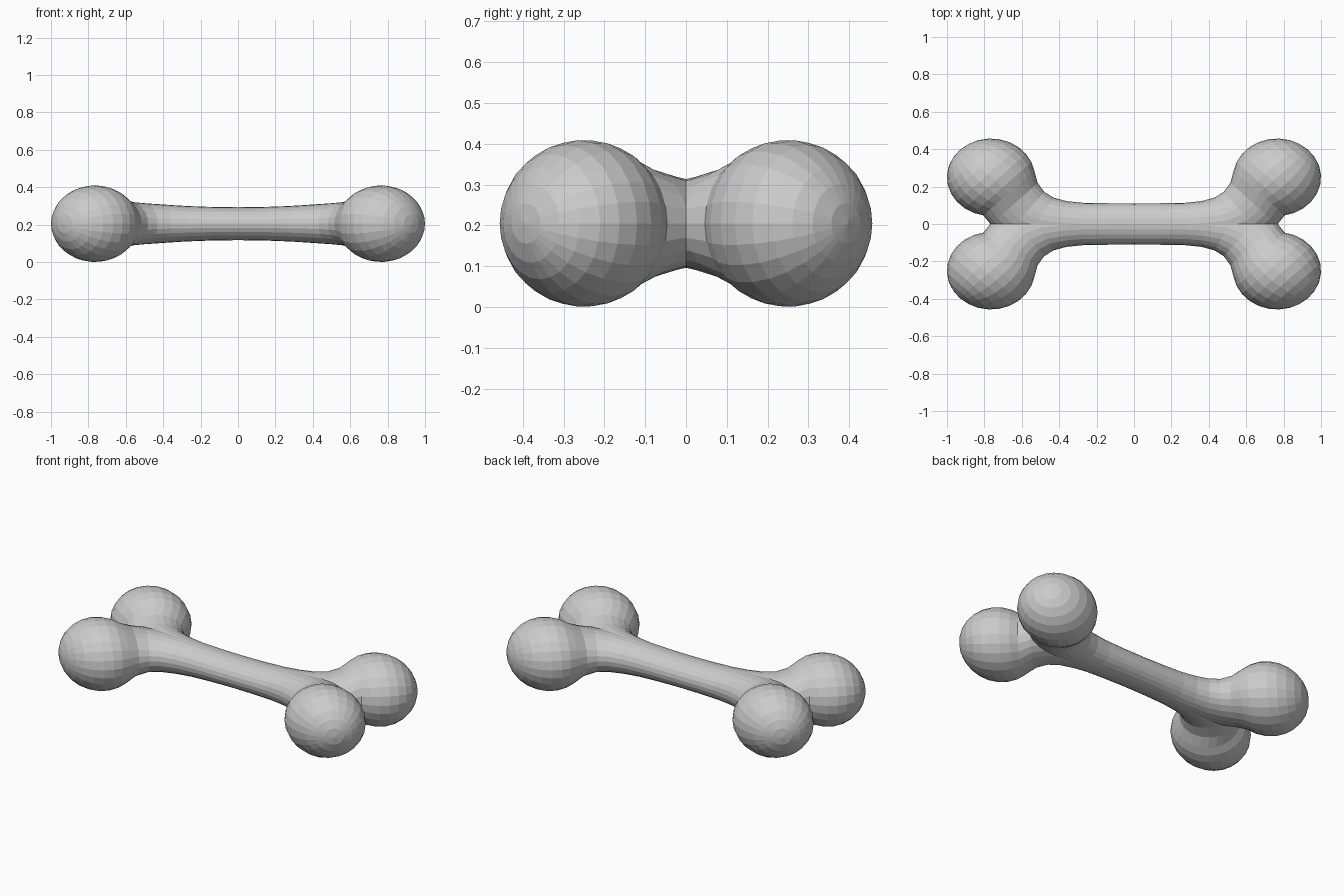
import bpy, bmesh
from math import sin, cos, pi, radians, sqrt
from mathutils import Vector

if "Cube" in bpy.data.objects:
    bpy.data.objects.remove(bpy.data.objects["Cube"])

SEG = 24
MID_Z = 0.205

# Plan sections of one limb: outer x, y, inner x, y, half height
sections = [
    (0.00, 0.110, 0.00, -0.110, 0.088),
    (0.15, 0.111, 0.15, -0.111, 0.090),
    (0.27, 0.113, 0.29, -0.113, 0.095),
    (0.36, 0.122, 0.42, -0.110, 0.102),
    (0.43, 0.141, 0.58, -0.100, 0.110),
    (0.48, 0.172, 0.69, -0.065, 0.118),
    (0.515, 0.220, 0.765, -0.005, 0.136),
]

# Rounded knob: slices of an ellipsoid along the diagonal
centre = Vector((0.765, 0.25))
radii = Vector((0.235, 0.207))
along = Vector((1, 1)) / sqrt(2)
across = Vector((-1, 1)) / sqrt(2)
for deg in (125, 112, 98, 84, 70, 56, 42, 28, 14):
    a = radians(deg)
    o = centre + radii * (along * cos(a) + across * sin(a))
    i = centre + radii * (along * cos(a) - across * sin(a))
    sections.append((o.x, o.y, i.x, i.y, 0.205 * sin(a)))
tip = centre + radii * along

bm = bmesh.new()


def ring(ox, oy, ix, iy, h):
    o, i = Vector((ox, oy)), Vector((ix, iy))
    mid, half = (o + i) / 2, (o - i) / 2
    verts = []
    for k in range(SEG):
        t = 2 * pi * k / SEG
        p = mid + half * cos(t)
        verts.append(bm.verts.new((p.x, p.y, MID_Z + h * sin(t))))
    return verts


# Loft the limb and close its tip
rings = [ring(*s) for s in sections]
for r0, r1 in zip(rings, rings[1:]):
    for k in range(SEG):
        n = (k + 1) % SEG
        bm.faces.new((r0[k], r0[n], r1[n], r1[k]))
end = bm.verts.new((tip.x, tip.y, MID_Z))
for k in range(SEG):
    bm.faces.new((rings[-1][k], rings[-1][(k + 1) % SEG], end))
bmesh.ops.recalc_face_normals(bm, faces=bm.faces)

# Trim at the centre plane so the two limbs join in a clean crotch
bmesh.ops.bisect_plane(bm, geom=bm.verts[:] + bm.edges[:] + bm.faces[:],
                       plane_co=(0, 0, 0), plane_no=(0, 1, 0),
                       dist=1e-5, clear_inner=True)
# Make the faces point outwards
probe = max(bm.faces, key=lambda f: f.calc_center_median().z)
if probe.normal.z < 0:
    bmesh.ops.reverse_faces(bm, faces=bm.faces)

mesh = bpy.data.meshes.new("bone")
bm.to_mesh(mesh)
bm.free()
bone = bpy.data.objects.new("bone", mesh)
bpy.context.collection.objects.link(bone)

# Mirror the quarter into the whole bone
mirror = bone.modifiers.new("mirror", 'MIRROR')
mirror.use_axis = (True, True, False)
mirror.merge_threshold = 0.0005
